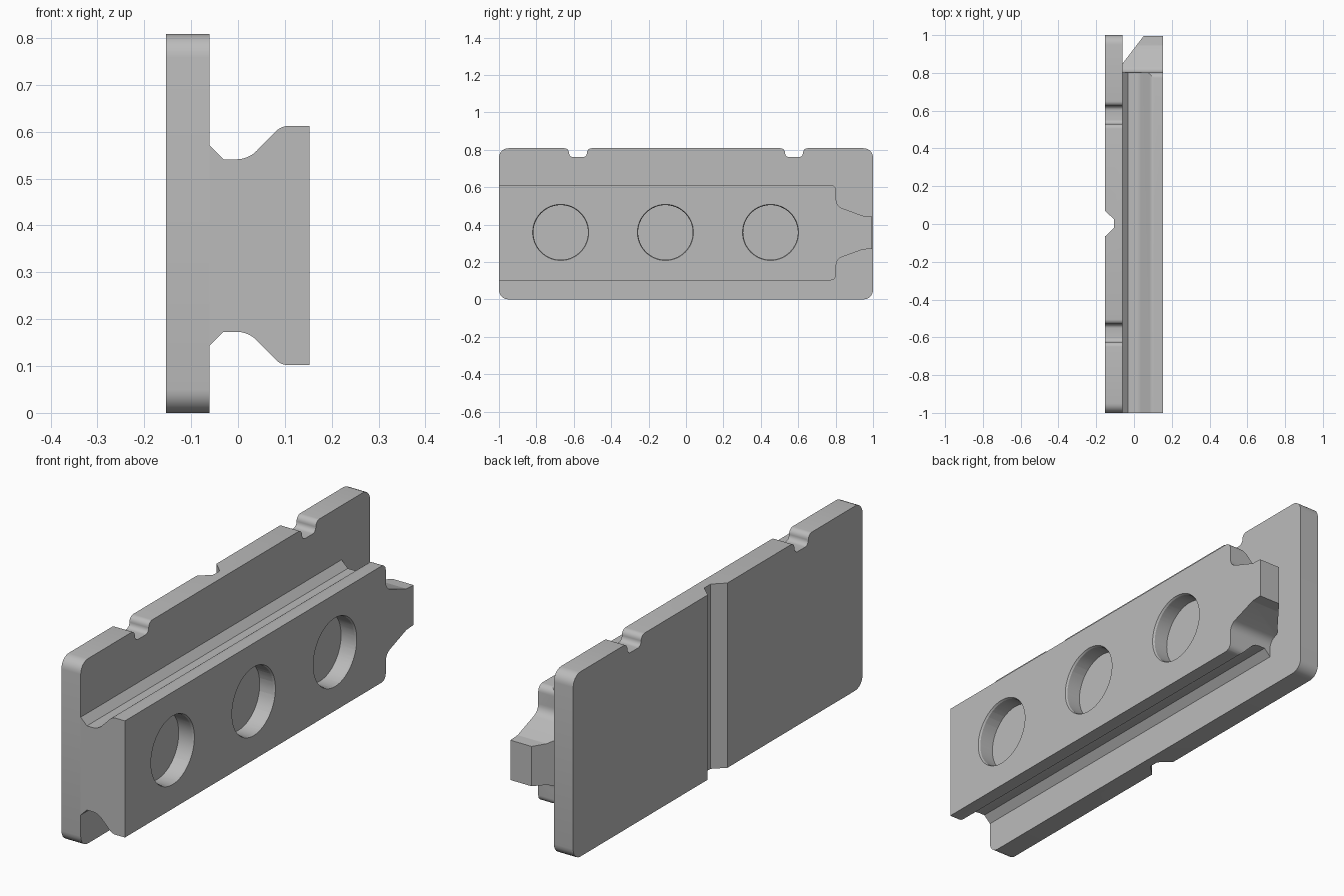
import bpy, bmesh, math
from mathutils import Vector, Matrix

cube = bpy.data.objects.get("Cube")
if cube:
    bpy.data.objects.remove(cube, do_unlink=True)

grey = bpy.data.materials.new("plain grey")
grey.use_nodes = True
colour = (0.5, 0.5, 0.5, 1)
grey.diffuse_color = colour
grey.node_tree.nodes["Principled BSDF"].inputs["Base Color"].default_value = colour


def rounded(corners, steps=6):
    """Outline with each (u, v, radius) corner replaced by an arc."""
    out = []
    for i, (u, v, r) in enumerate(corners):
        p = Vector((u, v))
        if r == 0:
            out.append(p)
            continue
        a = (Vector(corners[i - 1][:2]) - p).normalized()
        b = (Vector(corners[(i + 1) % len(corners)][:2]) - p).normalized()
        half = a.angle(b) / 2
        centre = p + (a + b).normalized() * (r / math.sin(half))
        start = p + a * (r / math.tan(half)) - centre
        end = p + b * (r / math.tan(half)) - centre
        sweep = start.angle_signed(end)
        for k in range(steps + 1):
            out.append(centre + Matrix.Rotation(-sweep * k / steps, 2) @ start)
    return out


def make_object(name, bm):
    bmesh.ops.recalc_face_normals(bm, faces=bm.faces)
    mesh = bpy.data.meshes.new(name)
    bm.to_mesh(mesh)
    bm.free()
    mesh.materials.append(grey)
    ob = bpy.data.objects.new(name, mesh)
    bpy.context.collection.objects.link(ob)
    return ob


def prism(name, outline, axis, low, high):
    """Extrude a 2D outline along the given axis (the outline uses the other two)."""
    bm = bmesh.new()
    verts = []
    for p in outline:
        co = [p[0], p[1]]
        co.insert(axis, low)
        verts.append(bm.verts.new(co))
    face = bm.faces.new(verts)
    top = bmesh.ops.extrude_face_region(bm, geom=[face])["geom"]
    shift = Vector((0, 0, 0))
    shift[axis] = high - low
    bmesh.ops.translate(bm, vec=shift, verts=[g for g in top if isinstance(g, bmesh.types.BMVert)])
    return make_object(name, bm)


def drum(name, y, z, x_low, x_high, r_low, r_high):
    """Round cutter lying along x."""
    bm = bmesh.new()
    place = Matrix.Translation(((x_low + x_high) / 2, y, z)) @ Matrix.Rotation(math.pi / 2, 4, "Y")
    bmesh.ops.create_cone(bm, cap_ends=True, segments=64, radius1=r_low, radius2=r_high,
                          depth=x_high - x_low, matrix=place)
    return make_object(name, bm)


def select(ob):
    bpy.ops.object.select_all(action="DESELECT")
    ob.select_set(True)
    bpy.context.view_layer.objects.active = ob


def combine(ob, cutter, operation):
    cutter.hide_render = True
    mod = ob.modifiers.new("shape", "BOOLEAN")
    mod.operation, mod.object, mod.solver = operation, cutter, "EXACT"
    select(ob)
    bpy.ops.object.modifier_apply(modifier=mod.name)
    bpy.data.objects.remove(cutter, do_unlink=True)


# Back plate with two rounded notches along its top edge
TOP = 0.808
plate_outline = [(-1, 0, 0.05), (1, 0, 0.05), (1, TOP, 0.05)]
for a, b in ((0.625, 0.53), (-0.53, -0.625)):
    plate_outline += [(a, TOP, 0.025), (a, 0.76, 0.022), (b, 0.76, 0.022), (b, TOP, 0.025)]
plate_outline.append((-1, TOP, 0.05))
plate = prism("back_plate", rounded(plate_outline), 0, -0.154, -0.061)

# Upright channel in the rear face of the plate
channel = [(-0.164, 0.08), (-0.105, 0.024), (-0.105, -0.02), (-0.164, -0.076)]
combine(plate, prism("channel_cutter", channel, 2, -0.1, 1), "DIFFERENCE")

# Rail section: a waisted profile, mirrored about its middle height
MID = 0.357
half = [(-0.061, 0.214, 0), (-0.031, 0.184, 0), (0.022, 0.184, 0.06),
        (0.092, 0.255, 0.035), (0.153, 0.255, 0)]
section = [(x, MID + h, r) for x, h, r in half]
section += [(x, MID - h, r) for x, h, r in reversed(half)]
rail = prism("rail", rounded(section), 1, -1, 1.1)

# Side outline of the rail with its tapered tongue
half = [(-1.1, 0.3, 0), (-0.9, 0.3, 0), (0.803, 0.255, 0.03), (0.803, 0.142, 0.045),
        (0.945, 0.09, 0.01), (0.995, 0.087, 0)]
half = [(-1.1, 0.255, 0)] + half[2:]
side = [(y, MID + h, r) for y, h, r in half]
side += [(y, MID - h, r) for y, h, r in reversed(half)]
combine(rail, prism("side_cutter", rounded(side), 0, -0.2, 0.3), "INTERSECT")

# Slanted relief behind the tongue
relief = [(-0.08, 0.824), (0.07, 1.02), (-0.08, 1.02)]
combine(rail, prism("relief_cutter", relief, 2, 0, 0.8), "DIFFERENCE")

# Three round pockets with a fine bevelled rim
for y in (-0.67, -0.11, 0.452):
    combine(rail, drum("pocket_cutter", y, 0.358, 0.08, 0.2, 0.146, 0.146), "DIFFERENCE")
    combine(rail, drum("rim_cutter", y, 0.358, 0.143, 0.163, 0.145, 0.155), "DIFFERENCE")

for ob in (plate, rail):
    select(ob)
    bpy.ops.object.shade_smooth_by_angle(angle=math.radians(25))
